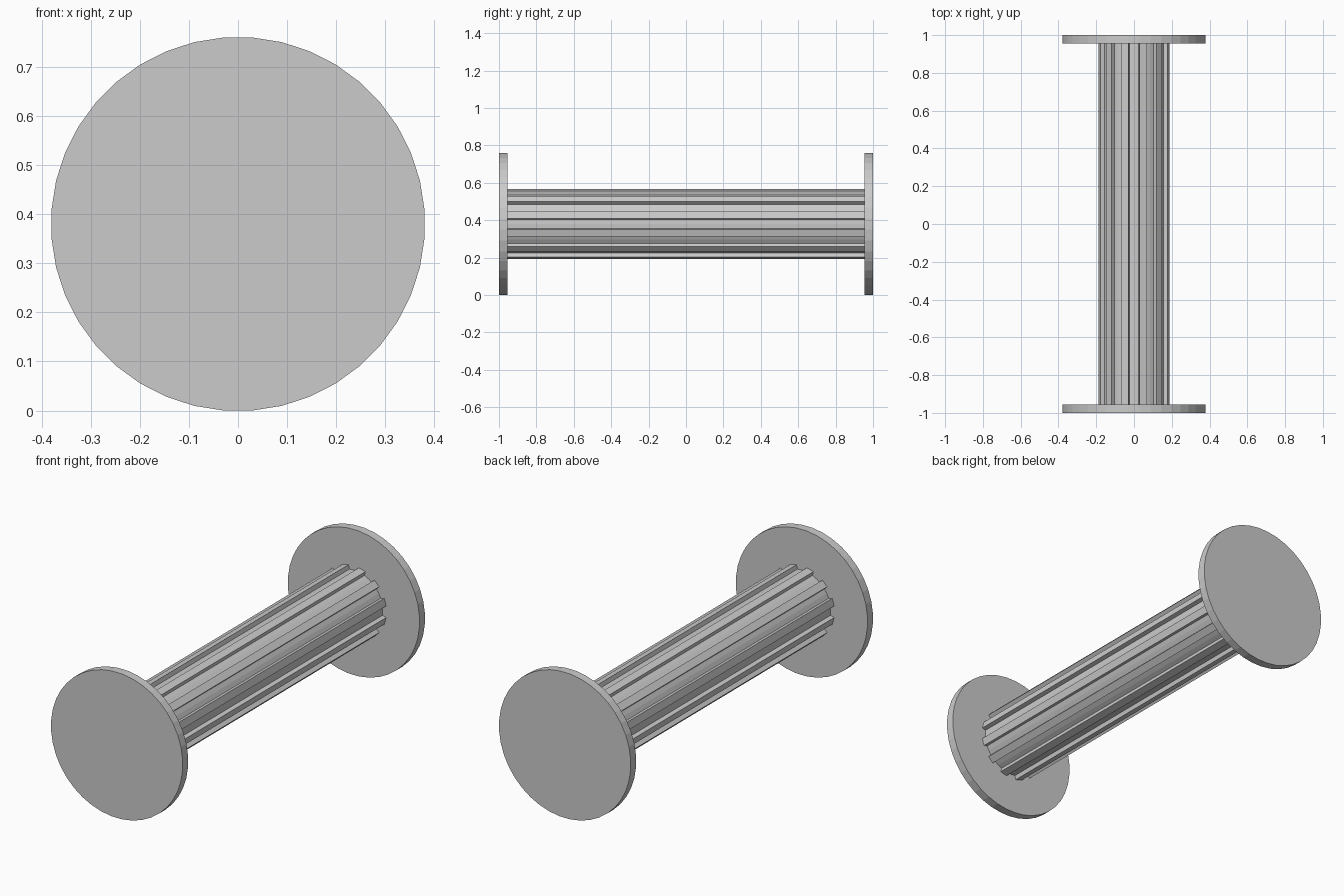
import bpy, bmesh
from math import pi, sin, cos, radians
from mathutils import Matrix

if "Cube" in bpy.data.objects:
    bpy.data.objects.remove(bpy.data.objects["Cube"])

CENTRE_Z = 0.38


def prism(name, outline, y0, y1):
    """Extrude an (x, z) outline along y into a closed solid."""
    bm = bmesh.new()
    face = bm.faces.new([bm.verts.new((x, y0, z + CENTRE_Z)) for x, z in outline])
    ext = bmesh.ops.extrude_face_region(bm, geom=[face])
    verts = [g for g in ext["geom"] if isinstance(g, bmesh.types.BMVert)]
    bmesh.ops.translate(bm, verts=verts, vec=(0, y1 - y0, 0))
    bmesh.ops.recalc_face_normals(bm, faces=bm.faces[:])
    mesh = bpy.data.meshes.new(name)
    bm.to_mesh(mesh)
    bm.free()
    obj = bpy.data.objects.new(name, mesh)
    bpy.context.collection.objects.link(obj)
    return obj


# End flanges: 40-sided discs with a flat at the bottom
disc = [(0.381 * cos((i + 0.5) * 2 * pi / 40), 0.381 * sin((i + 0.5) * 2 * pi / 40))
        for i in range(40)]
prism("front_flange", disc, -1.0, -0.955)
prism("back_flange", disc, 0.955, 1.0)

# Ribbed barrel: 12 straight ribs around a core
ribs, half_width, root, tip = 12, 0.0195, 0.167, 0.189
barrel = []
for k in range(ribs):
    a = radians(15 + 30 * k)
    for r, t in ((root, -half_width), (tip, -half_width),
                 (tip, half_width), (root, half_width)):
        barrel.append((r * cos(a) - t * sin(a), r * sin(a) + t * cos(a)))
    # Middle of the groove keeps the core round
    b = a + radians(15)
    barrel.append((0.168 * cos(b), 0.168 * sin(b)))
prism("ribbed_barrel", barrel, -0.955, 0.955)
